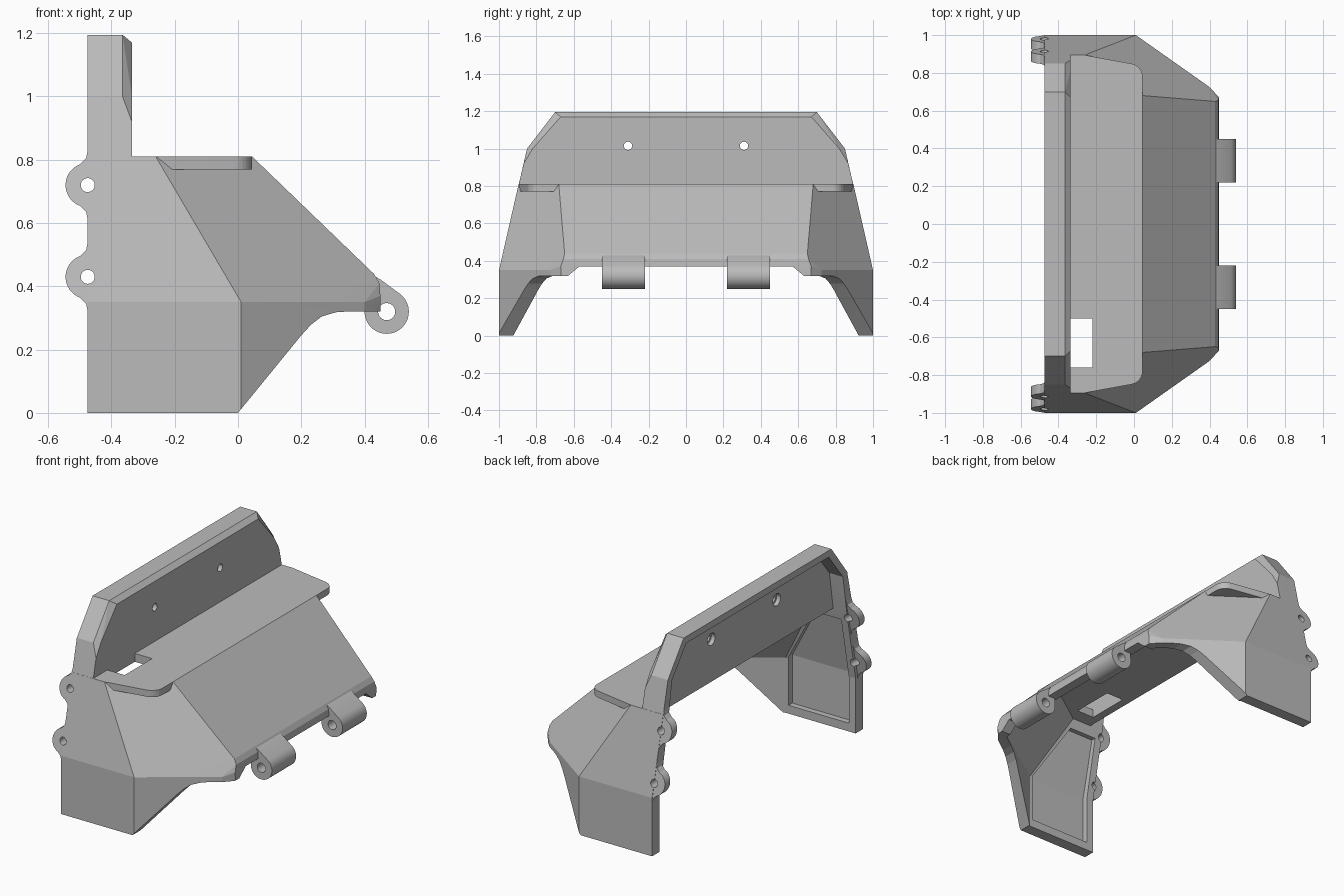
import bpy, bmesh
from math import sin, cos, pi, radians
from mathutils import Vector

if "Cube" in bpy.data.objects:
    bpy.data.objects.remove(bpy.data.objects["Cube"])

grey = bpy.data.materials.new("plain_grey")
grey.use_nodes = True
grey.diffuse_color = (0.5, 0.5, 0.5, 1)
grey.node_tree.nodes["Principled BSDF"].inputs["Base Color"].default_value = (0.5, 0.5, 0.5, 1)


def make(name, bm):
    bmesh.ops.recalc_face_normals(bm, faces=bm.faces)
    mesh = bpy.data.meshes.new(name)
    bm.to_mesh(mesh)
    bm.free()
    mesh.materials.append(grey)
    obj = bpy.data.objects.new(name, mesh)
    bpy.context.collection.objects.link(obj)
    return obj


def hull(name, points, mirror=True):
    """Convex solid around points, mirrored in y if asked."""
    bm = bmesh.new()
    for x, y, z in points:
        bm.verts.new((x, y, z))
        if mirror:
            bm.verts.new((x, -y, z))
    res = bmesh.ops.convex_hull(bm, input=bm.verts)
    junk = {g for g in res["geom_interior"] + res["geom_unused"] if isinstance(g, bmesh.types.BMVert)}
    bmesh.ops.delete(bm, geom=list(junk), context='VERTS')
    bmesh.ops.dissolve_limit(bm, angle_limit=radians(0.5), verts=bm.verts, edges=bm.edges)
    return make(name, bm)


def prism(name, profile, y0, y1):
    """Extrude an x-z profile along y."""
    bm = bmesh.new()
    face = bm.faces.new([bm.verts.new((x, y0, z)) for x, z in profile])
    ext = bmesh.ops.extrude_face_region(bm, geom=[face])
    new = [v for v in ext["geom"] if isinstance(v, bmesh.types.BMVert)]
    bmesh.ops.translate(bm, verts=new, vec=(0, y1 - y0, 0))
    return make(name, bm)


def arc(cx, cz, r, a0, a1, n):
    return [(cx + r * cos(radians(a0 + (a1 - a0) * i / n)),
             cz + r * sin(radians(a0 + (a1 - a0) * i / n))) for i in range(n + 1)]


def rod_y(x, z, r, y0=-1.5, y1=1.5):
    return prism("cutter", arc(x, z, r, 0, 352.5, 47), y0, y1)


def rod_x(y, z, r, x0, x1):
    return hull("cutter", [(x, y + a, z + b) for x in (x0, x1) for a, b in arc(0, 0, r, 0, 352.5, 47)], False)


def box(x0, x1, y0, y1, z0, z1):
    return hull("cutter", [(x, y, z) for x in (x0, x1) for y in (y0, y1) for z in (z0, z1)], False)


def combine(obj, other, op='DIFFERENCE'):
    mod = obj.modifiers.new("bool", 'BOOLEAN')
    mod.operation, mod.solver, mod.object = op, 'EXACT', other
    bpy.context.view_layer.objects.active = obj
    bpy.ops.object.modifier_apply(modifier=mod.name)
    bpy.data.objects.remove(other)


def finish(obj, angle):
    bpy.ops.object.select_all(action='DESELECT')
    obj.select_set(True)
    bpy.context.view_layer.objects.active = obj
    bpy.ops.object.shade_smooth_by_angle(angle=radians(angle))


# Outer body with sloped front and angled corners
shell = hull("shell", [
    (-.475, 1, 0), (.01, 1, 0), (.4, .72, 0), (.45, .65, 0),
    (-.475, 1, .35), (.01, 1, .35), (.4, .725, .35), (.45, .67, .37),
    (.447, .655, .41), (.43, .649, .439),
    (-.475, .895, .81), (-.26, .895, .81), (.045, .68, .81)])

# Tall rear panel with chamfered front edge
combine(shell, hull("panel", [
    (-.475, .917, .71), (-.475, .85, 1), (-.475, .7, 1.195),
    (-.365, .85, 1), (-.365, .7, 1.195),
    (-.335, .917, .71), (-.335, .868, .92), (-.335, .82, 1), (-.335, .67, 1.17)]), 'UNION')

# Deck plate overhanging the corners
rim = [(-.335, .894), (-.26, .894), (-.2, .85)] + arc(-.025, .78, .07, 90, 0, 8)
combine(shell, hull("deck", [(x, y, z) for x, y in rim for z in (.77, .81)]), 'UNION')

# Main cavity, open at the rear and bottom
combine(shell, hull("cutter", [
    (-.6, .93, -.1), (-.01, .93, -.1), (.35, .68, -.1), (.39, .65, -.1),
    (-.6, .93, .33), (-.01, .93, .33), (.35, .69, .33), (.39, .66, .33), (.39, .62, .395),
    (-.6, .845, .76), (-.258, .845, .76), (.015, .655, .76)]))

# Recess in the back of the tall panel
combine(shell, hull("cutter", [
    (x, y, z) for x in (-.6, -.385) for y, z in ((.855, .7), (.81, .985), (.675, 1.155))]))

# Shallow pockets inside both side walls
for s in (-1, 1):
    combine(shell, hull("cutter", [
        (x, s * (y - d), z) for x0, y, z in ((-.03, .965, .05), (-.03, .965, .34), (-.25, .885, .7))
        for x in (-.43, x0) for d in (0, .1)], False))

# Curved lower edge and raised front lip
combine(shell, prism("cutter", [(0, -.1), (0, 0), (.2, .245), (.23, .278), (.265, .305), (.31, .318),
                                (.34, .32), (.7, .32), (.7, -.1)], -1.5, 1.5))
combine(shell, hull("cutter", [(x, y, z) for x in (.3, .7)
                               for y, z in ((.64, .2), (.63, .32), (.6, .33), (.57, .37))]))

# Deck opening on one side, screw holes with counterbores
combine(shell, box(-.335, -.22, -.76, -.5, .5, .95))
for y in (-.31, .31):
    combine(shell, rod_x(y, 1.015, .022, -.6, -.2))
    combine(shell, rod_x(y, 1.015, .036, -.6, -.36))

# Side lugs follow the slope of the walls
EARS = (.72, .43)
for z in EARS:
    combine(shell, rod_y(-.475, z, .022))
finish(shell, 10)

for s, side in ((1, "left"), (-1, "right")):
    for z, level in zip(EARS, ("upper", "lower")):
        outline = ([(-.475, z + .11), (-.48, z + .085), (-.495, z + .07)] + arc(-.475, z, .07, 110, 250, 20)
                   + [(-.495, z - .07), (-.48, z - .085), (-.475, z - .11), (-.44, z - .06), (-.44, z + .06)])
        ear = prism(f"{level}_lug_{side}", outline, -.052, -.002)
        combine(ear, rod_y(-.475, z, .022))
        for v in ear.data.vertices:
            v.co.y = s * (v.co.y + 1 - .228 * max(v.co.z - .35, 0))
        if s < 0:
            ear.data.flip_normals()
        finish(ear, 15)

# Hinge knuckles on the front lip
for s, side in ((1, "left"), (-1, "right")):
    ring = arc(.47, .32, .07, 0, 352.5, 47) + [(.405, .38), (.425, .435), (.45, .422)]
    knuckle = hull("hinge_knuckle_" + side, [(x, s * y, z) for x, z in ring for y in (.22, .45)], False)
    combine(knuckle, rod_y(.47, .32, .027))
    finish(knuckle, 15)
